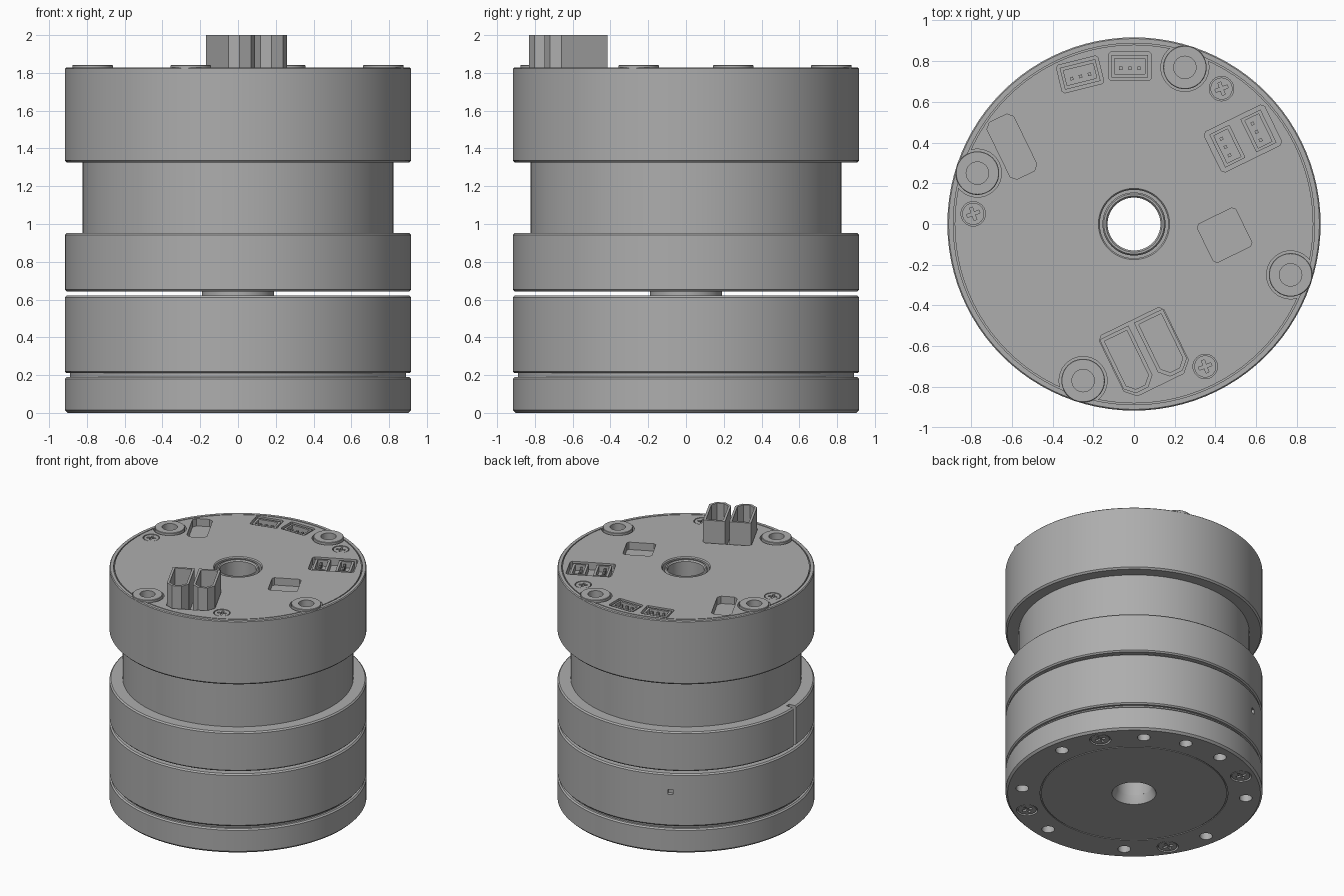
import bpy, bmesh, math
from math import sin, cos, pi, radians
from mathutils import Matrix

default = bpy.data.objects.get("Cube")
if default:
    bpy.data.objects.remove(default, do_unlink=True)

grey = bpy.data.materials.new("machined grey")
grey.use_nodes = True
COLOUR = (0.42, 0.42, 0.42, 1)
grey.diffuse_color = COLOUR
grey.node_tree.nodes["Principled BSDF"].inputs["Base Color"].default_value = COLOUR

R = 0.917        # outer radius
TOP = 1.828      # cover surface
FLOOR = 1.77     # pocket floor
TILT = 26        # board angle in degrees
parts = []


def to_object(name, bm, keep=True):
    bmesh.ops.recalc_face_normals(bm, faces=bm.faces)
    mesh = bpy.data.meshes.new(name)
    bm.to_mesh(mesh)
    bm.free()
    ob = bpy.data.objects.new(name, mesh)
    bpy.context.collection.objects.link(ob)
    if keep:
        mesh.materials.append(grey)
        parts.append(ob)
    return ob


def lathe(name, profile, steps=96, centre=(0, 0)):
    """Spin a closed radius/height profile around z."""
    bm = bmesh.new()
    vs = [bm.verts.new((r, 0, z)) for r, z in profile]
    es = [bm.edges.new((vs[i - 1], vs[i])) for i in range(len(vs))]
    bmesh.ops.spin(bm, geom=vs + es, axis=(0, 0, 1), cent=(0, 0, 0),
                   angle=2 * pi, steps=steps)
    bmesh.ops.remove_doubles(bm, verts=bm.verts, dist=1e-5)
    bmesh.ops.translate(bm, verts=bm.verts, vec=(*centre, 0))
    return to_object(name, bm)


def drum(name, inner, outer, z0, z1, b=0.01, **kw):
    """Ring with small chamfers on its outer edges."""
    return lathe(name, [(inner, z0), (outer - b, z0), (outer, z0 + b),
                        (outer, z1 - b), (outer - b, z1), (inner, z1)], **kw)


def circle(r, n=32):
    return [(r * cos(2 * pi * i / n), r * sin(2 * pi * i / n)) for i in range(n)]


def rect(w, h, low=0.0, high=0.0):
    """Rectangle with chamfers at its low-y and high-y corners."""
    x, y = w / 2, h / 2
    pts = [(-x, low - y), (low - x, -y), (x - low, -y), (x, low - y),
           (x, y - high), (x - high, y), (high - x, y), (-x, y - high)]
    return [p for i, p in enumerate(pts) if p != pts[i - 1]]


def cross(r, w):
    quarter = [(r, -w), (r, w), (w, w)]
    return [(x * cos(a) - y * sin(a), x * sin(a) + y * cos(a))
            for a in (k * pi / 2 for k in range(4)) for x, y in quarter]


def prism(bm, outline, z0, z1, centre=(0, 0), turn=0):
    m = Matrix.Translation((*centre, 0)) @ Matrix.Rotation(radians(turn), 4, 'Z')
    lo = [bm.verts.new((x, y, z0)) for x, y in outline]
    hi = [bm.verts.new((x, y, z1)) for x, y in outline]
    bm.faces.new(lo[::-1])
    bm.faces.new(hi)
    for i in range(len(lo)):
        bm.faces.new((lo[i - 1], lo[i], hi[i], hi[i - 1]))
    bmesh.ops.transform(bm, matrix=m, verts=lo + hi)


def cut(ob, bm):
    """Subtract the solids in bm and bake the result."""
    cutter = to_object("cutter", bm, keep=False)
    cutter.hide_render = True
    mod = ob.modifiers.new("cut", 'BOOLEAN')
    mod.operation, mod.solver, mod.object = 'DIFFERENCE', 'EXACT', cutter
    deps = bpy.context.evaluated_depsgraph_get()
    baked = bpy.data.meshes.new_from_object(ob.evaluated_get(deps))
    ob.modifiers.clear()
    ob.data = baked
    bpy.data.objects.remove(cutter, do_unlink=True)


def polar(r, degrees):
    return (r * cos(radians(degrees)), r * sin(radians(degrees)))


def local(centre, x, y, turn):
    c, s = cos(radians(turn)), sin(radians(turn))
    return (centre[0] + x * c - y * s, centre[1] + x * s + y * c)


def screws(name, places, r, z0, z1, slot0, slot1, turn=20):
    """Cross-head screws sharing one mesh."""
    heads, slots = bmesh.new(), bmesh.new()
    for p in places:
        prism(heads, circle(r), z0, z1, p)
        prism(slots, cross(r * 0.6, r * 0.14), slot0, slot1, p, turn)
    cut(to_object(name, heads), slots)


# Output base with bolt holes, screw seats and a round seam underneath
base = lathe("output_base", [
    (0.158, 0), (0.662, 0), (0.662, 0.006), (0.67, 0.006), (0.67, 0), (R - 0.015, 0),
    (R, 0.015), (R, 0.18), (R - 0.01, 0.19), (0.13, 0.19), (0.13, 0.06)])
holes = bmesh.new()
for a in [10 + 45 * k for k in range(8)] + [77.5]:
    prism(holes, circle(0.046, 24), -0.1, 0.16, polar(0.8, a))
base_screws = [polar(0.8, 32.5 + 90 * k) for k in range(4)]
for p in base_screws:
    prism(holes, circle(0.076), -0.1, 0.02, p)
cut(base, holes)
screws("base_screws", base_screws, 0.066, 0.004, 0.03, -0.1, 0.018)

# Stacked housing
drum("base_groove", 0.13, 0.89, 0.185, 0.22, 0.001)
gear_ring = drum("gear_housing", 0.13, R, 0.21, 0.622)
port = bmesh.new()
prism(port, rect(0.06, 0.035), 0.46, 0.50, polar(R, 118), 118)
cut(gear_ring, port)
drum("gap_collar", 0.13, 0.19, 0.61, 0.66, 0.001)
motor_ring = drum("motor_ring", 0.15, R, 0.643, 0.952)
slot = bmesh.new()
prism(slot, rect(0.12, 0.035), 0.6, 1.0, polar(R, 183), 183)
cut(motor_ring, slot)
drum("motor_neck", 0.15, 0.823, 0.94, 1.34, 0.001)
lathe("controller_housing", [
    (0.15, 1.325), (R - 0.012, 1.325), (R, 1.337), (R, 1.822), (R - 0.006, TOP),
    (0.888, TOP), (0.888, 1.75), (0.15, 1.75)])
lathe("hollow_shaft", [(0.13, 0.06), (0.15, 0.06), (0.155, 0.3), (0.155, 1.81),
                       (0.148, 1.82), (0.138, 1.82), (0.13, 1.81)], steps=48)

# Cover plate with pockets
cover = lathe("cover_plate", [(0.168, 1.74), (0.881, 1.74), (0.881, TOP),
                              (0.175, TOP), (0.168, 1.82)])
bosses = [polar(0.809, 72 + 90 * k) for k in range(4)]
cover_screws = [(0.43, 0.665), (-0.79, 0.05), (0.35, -0.70)]
power_at, signal_at = (0.055, -0.634), (0.535, 0.42)
side_a, side_b = (-0.265, 0.735), (-0.02, 0.775)
pockets = bmesh.new()
for p in bosses:
    prism(pockets, circle(0.118, 48), 1.6, 1.9, p)
for p in cover_screws:
    prism(pockets, circle(0.06), 1.81, 1.9, p)
for outline, p, turn in [
        (rect(0.352, 0.345, 0.05, 0.02), power_at, TILT),
        (rect(0.33, 0.22, 0.015, 0.015), signal_at, TILT),
        (rect(0.21, 0.14, 0.01, 0.01), side_a, 14),
        (rect(0.21, 0.14, 0.01, 0.01), side_b, 0),
        (rect(0.145, 0.31, 0.025, 0.025), (-0.60, 0.38), TILT),
        (rect(0.21, 0.21, 0.015, 0.015), (0.445, -0.055), TILT)]:
    prism(pockets, outline, FLOOR, 1.9, p, turn)
cut(cover, pockets)
screws("cover_screws", cover_screws, 0.054, 1.80, 1.826, 1.812, 1.9)

# Raised mounting bosses
for i, p in enumerate(bosses):
    drum(f"mount_boss_{i + 1}", 0.055, 0.107, 1.745, 1.842, 0.003, steps=48, centre=p)

# Two tall power sockets, each with two contacts
shells, hollows, pins, splits = (bmesh.new() for _ in range(4))
for x in (-0.094, 0.094):
    c = local(power_at, x, 0, TILT)
    prism(shells, rect(0.158, 0.315, 0.045), FLOOR - 0.01, 2.0, c, TILT)
    prism(hollows, rect(0.122, 0.279, 0.036), 1.84, 2.1, c, TILT)
    for y in (-0.077, 0.077):
        q = local(c, 0, y, TILT)
        prism(pins, circle(0.036, 20), 1.82, 1.95, q)
        prism(pins, circle(0.026, 20), 1.95, 1.965, q)
        prism(splits, cross(0.05, 0.004), 1.88, 2.1, q, TILT)
cut(to_object("power_sockets", shells), hollows)
cut(to_object("power_contacts", pins), splits)

# Small three-pin signal headers sunk in the cover
shells, hollows, pins = (bmesh.new() for _ in range(3))
for c, turn in [(side_a, 14), (side_b, 0),
                (local(signal_at, -0.085, 0, TILT), TILT - 90),
                (local(signal_at, 0.085, 0, TILT), TILT - 90)]:
    prism(shells, rect(0.18, 0.11), FLOOR - 0.01, 1.822, c, turn)
    prism(hollows, rect(0.15, 0.075), FLOOR + 0.005, 1.9, c, turn)
    for x in (-0.045, 0, 0.045):
        prism(pins, rect(0.016, 0.016), FLOOR, 1.815, local(c, x, -0.01, turn), turn)
cut(to_object("signal_headers", shells), hollows)
to_object("signal_pins", pins)

# Smooth round walls, crisp edges
bpy.ops.object.select_all(action='DESELECT')
for ob in parts:
    ob.select_set(True)
bpy.context.view_layer.objects.active = parts[0]
bpy.ops.object.shade_smooth_by_angle(angle=radians(30))
